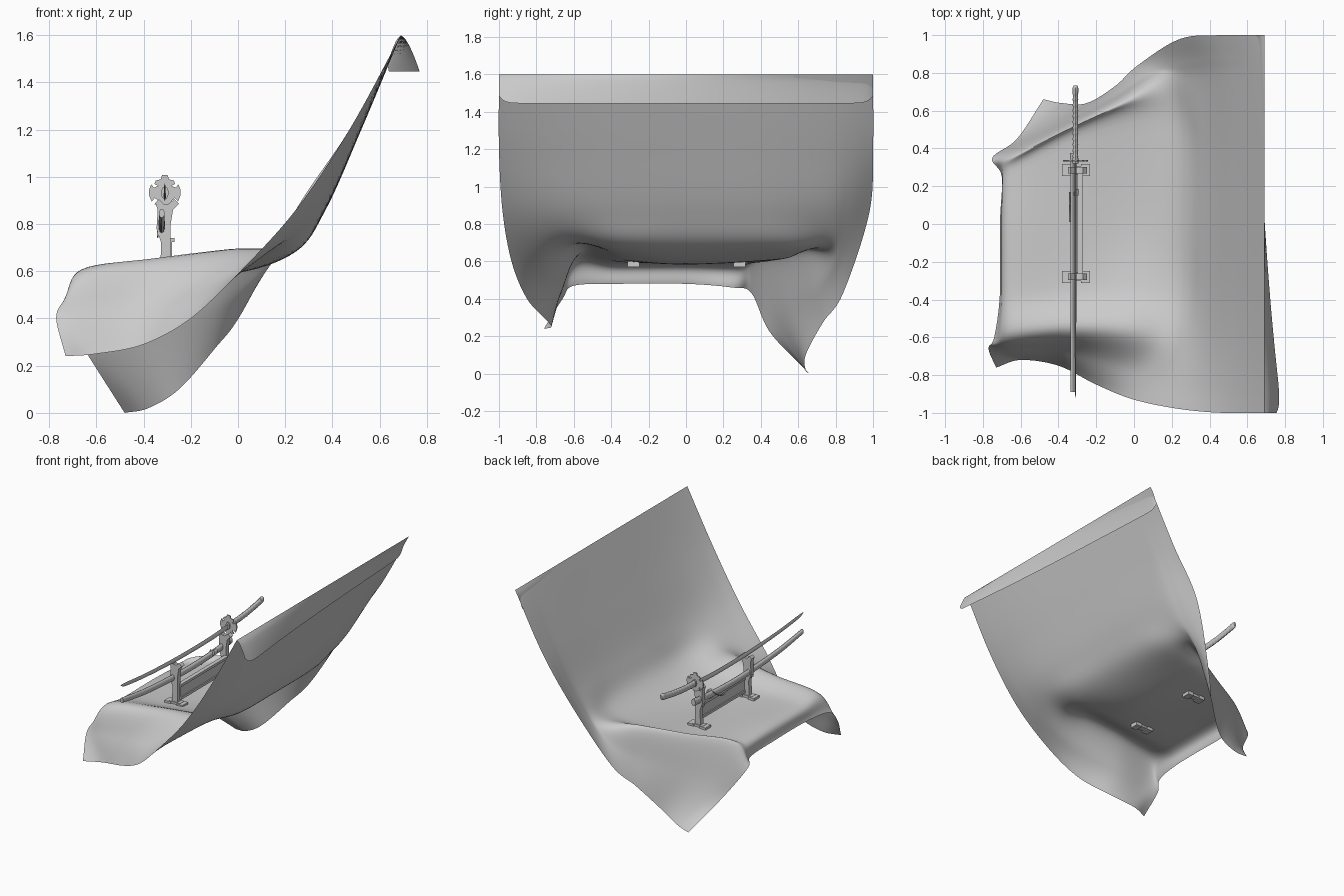
import bpy, bmesh, math
from mathutils import Vector

if "Cube" in bpy.data.objects:
    bpy.data.objects.remove(bpy.data.objects["Cube"])

grey = bpy.data.materials.new("plain grey")
grey.use_nodes = True
grey.diffuse_color = (0.6, 0.6, 0.6, 1)
grey.node_tree.nodes["Principled BSDF"].inputs["Base Color"].default_value = grey.diffuse_color

AXIS = -0.31      # x position of the sword and its stand


def finish(name, bm, smooth_angle=40):
    """Turn a bmesh into a named, shaded object."""
    bmesh.ops.recalc_face_normals(bm, faces=bm.faces)
    mesh = bpy.data.meshes.new(name)
    bm.to_mesh(mesh)
    bm.free()
    mesh.materials.append(grey)
    obj = bpy.data.objects.new(name, mesh)
    bpy.context.scene.collection.objects.link(obj)
    bpy.ops.object.select_all(action='DESELECT')
    bpy.context.view_layer.objects.active = obj
    obj.select_set(True)
    bpy.ops.object.shade_smooth_by_angle(angle=math.radians(smooth_angle))
    return obj


def spline(points, steps):
    """Smooth curve through all the points, in any number of dimensions."""
    pts = [2 * points[0] - points[1], *points, 2 * points[-1] - points[-2]]
    out = []
    for a, b, c, d in zip(pts, pts[1:], pts[2:], pts[3:]):
        for i in range(steps):
            t = i / steps
            out.append(b + (c - a) * (t / 2) + (2 * a - 5 * b + 4 * c - d) * (t * t / 2)
                       + (3 * b - a - 3 * c + d) * (t ** 3 / 2))
    return out + [points[-1].copy()]


def skin(bm, rows, closed=False):
    """Bridge rows of points with quads."""
    rings = [[bm.verts.new(p) for p in row] for row in rows]
    count = len(rings[0])
    for low, high in zip(rings, rings[1:]):
        for i in range(count if closed else count - 1):
            j = (i + 1) % count
            bm.faces.new((low[i], low[j], high[j], high[i]))
    if closed:
        bm.faces.new(rings[0])
        bm.faces.new(rings[-1])


def loft(name, stations, sides=12, steps=6, x=AXIS, smooth_angle=40):
    """Oval rod along y; stations are (y, z, half width, half height)."""
    rows = []
    for y, z, w, h in spline([Vector(s) for s in stations], steps):
        ring = [2 * math.pi * i / sides for i in range(sides)]
        rows.append([(x + w * math.cos(a), y, z + h * math.sin(a)) for a in ring])
    bm = bmesh.new()
    skin(bm, rows, closed=True)
    return finish(name, bm, smooth_angle)


def plate(name, outline, y, depth):
    """Flat outline in x and z, given thickness along y."""
    bm = bmesh.new()
    skin(bm, [[(px, y + s * depth / 2, pz) for px, pz in outline] for s in (-1, 1)], closed=True)
    return finish(name, bm)


def box(name, centre, size):
    bm = bmesh.new()
    bmesh.ops.create_cube(bm, size=1)
    bmesh.ops.scale(bm, vec=size, verts=bm.verts)
    bmesh.ops.translate(bm, vec=centre, verts=bm.verts)
    return finish(name, bm)


# Draped cloth: profiles from the hem to the inner crease, in hundredths,
# each with the y at which it meets the hanging backdrop
front_edge = [(-73, -76, 24), (-60, -72, 25), (-40, -75, 29), (-20, -85, 40), (0, -93, 59)]
front_skirt = [(-77, -66, 40), (-66, -67, 42), (-42, -67, 45), (-18, -73, 51), (6, -80, 63)]
front_ridge = [(-74, -60, 47), (-66, -59, 60), (-35, -56, 65), (-5, -57, 69), (17, -62, 71)]
front_table = [(-71, -37, 48), (-66, -37, 58), (-35, -35, 60), (-2, -33, 62), (24, -35, 69)]
mid_table = [(-71, 0, 48), (-66, 0, 58), (-35, 0, 59), (-2, 0, 59), (24, 0, 68)]
back_table = [(-70, 25, 46), (-66, 28, 57), (-35, 43, 60), (-4, 53, 62), (23, 52, 68)]
back_ridge = [(-75, 35, 43), (-62, 38, 58), (-35, 51, 62), (-8, 64, 66), (16, 76, 68)]
back_skirt = [(-62, 45, 22), (-54, 48, 28), (-34, 56, 36), (-10, 68, 44), (8, 80, 56)]
back_edge = [(-48, 66, 0), (-38, 64, 2), (-25, 64, 10), (-10, 73, 27), (2, 84, 43)]
profiles = {-1: front_edge, -.87: front_skirt, -.65: front_ridge, -.37: front_table, 0: mid_table,
            .43: back_table, .75: back_ridge, .88: back_skirt, 1: back_edge}

lengthwise = []
for y, profile in profiles.items():
    line = [Vector(p) / 100 for p in profile]
    bulge = 1 - abs(y) ** (3 if y < 0 else 5)
    line += [Vector((.245 + .125 * bulge, y * .98, .86)),
             Vector((.472 + .05 * bulge, y, 1.2)), Vector((.69, y, 1.6))]
    lengthwise.append(spline(line, 8))
rows = [spline(list(row), 8) for row in zip(*lengthwise)]

# Flap folded over the top of the backdrop, flaring towards the front
top_edge = rows[-1]
for step in range(1, 9):
    s = step / 8
    flap = []
    for p in top_edge:
        u = (1 - p.y) / 2
        hem = .635 + .11 * u + .04 * u ** 4 - .03 * max(0, -p.y) ** 20
        drop = .155 - .04 * abs(p.y) ** 40
        flap.append(Vector((.69 + (hem - .69) * s ** .65, p.y, 1.6 - drop * s)))
    rows.append(flap)

cloth = bmesh.new()
skin(cloth, rows)
finish("draped_cloth", cloth, 60)

# Stand: feet and posts repeated at both ends
post_outline = [(-.33, .6), (-.325, .72), (-.345, .78), (-.34, .86), (-.35, .89), (-.335, .905),
                (-.315, .885), (-.295, .885), (-.27, .905), (-.25, .885), (-.275, .86),
                (-.285, .8), (-.285, .6)]
for end, y in (("back", .285), ("front", -.28)):
    for side, x in (("right", -.356), ("left", -.257)):
        box(f"{end}_{side}_foot", (x, y, .591), (.048, .064, .04))
    box(f"{end}_foot_bar", (-.307, y, .596), (.09, .046, .034))
    plate(f"{end}_post", post_outline, y, .034)
    box(f"{end}_scabbard_rest", (-.325, y, .757), (.036, .026, .016))

# Panel with its framing rails
box("stand_panel", (-.285, 0, .685), (.012, .54, .08))
for name, z in (("lower_rail", .637), ("upper_rail", .732)):
    box(name, (-.285, 0, z), (.03, .55, .018))

# Scabbard on the lower rests, with mouth collar and cord
loft("scabbard", [(.37, .805, .014, .025), (.1, .785, .014, .024), (-.2, .782, .014, .023),
                  (-.6, .805, .013, .022), (-.89, .845, .012, .019)], x=-.323)
loft("scabbard_collar", [(.375, .806, .016, .027), (.345, .803, .016, .027)], x=-.323, steps=1)
loft("cord_knob", [(.185, .8, .012, .02), (.15, .8, .012, .02)], x=-.306, steps=1)
loft("cord", [(.17, .81, .004, .004), (.12, .77, .004, .004), (.06, .745, .004, .004),
              (.01, .76, .004, .004)], sides=8, x=-.34)

# Curved blade
loft("blade", [(.34, .928, .005, .019), (.1, .915, .005, .018), (-.25, .916, .005, .017),
               (-.6, .932, .004, .015), (-.86, .957, .003, .013), (-.92, .97, .001, .002)],
     sides=4, smooth_angle=20)

# Ornate guard with a crest and crescent wings, mirrored left to right
half_guard = [(.012, .075), (.018, .057), (.038, .052), (.044, .038), (.028, .03), (.046, .022),
              (.058, .036), (.067, .012), (.066, -.012), (.056, -.037), (.042, -.022),
              (.03, -.032), (.044, -.05), (.02, -.052), (.01, -.06)]
guard = half_guard + [(-x, z) for x, z in reversed(half_guard)]
plate("guard", [(AXIS + x, .932 + z) for x, z in guard], .335, .009)
loft("guard_washer", [(.32, .932, .016, .027), (.35, .932, .016, .027)], steps=1)

# Handle with wrapped ridges and an end cap
wraps = []
for i in range(25):
    t = i / 24
    swell = .002 * (i % 2)
    wraps.append((.345 + .36 * t, .932 + .04 * t * t, .013 + swell, .022 + swell))
loft("handle", wraps, steps=2)
loft("end_cap", [(.695, .97, .015, .025), (.72, .975, .015, .024), (.733, .977, .009, .015)], steps=3)
